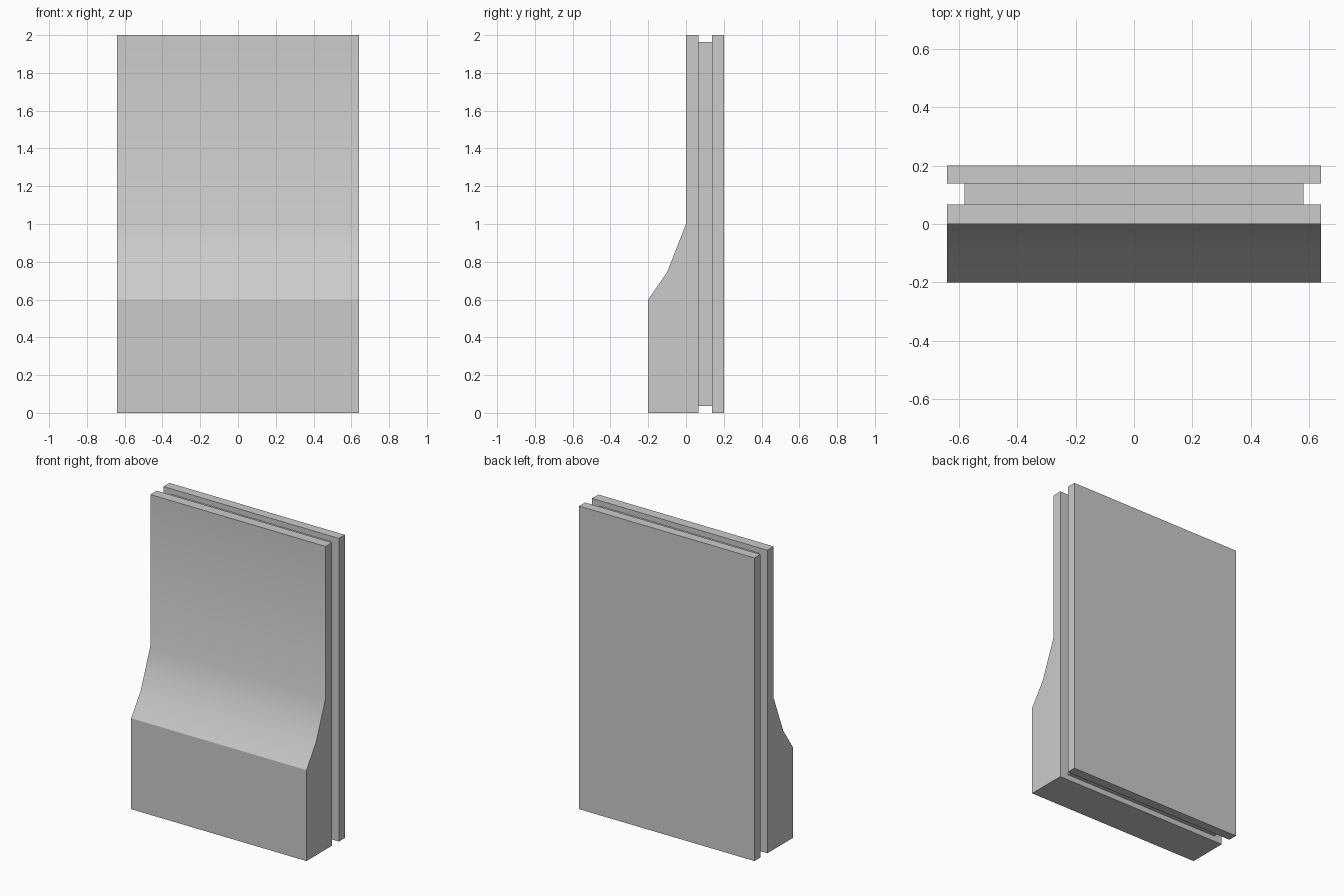
import bpy
import bmesh
import math

if "Cube" in bpy.data.objects:
    bpy.data.objects.remove(bpy.data.objects["Cube"])

HALF_W, HEIGHT = 0.64, 2.0
CORE_W, CORE_INSET = 0.58, 0.036
BACK_Y, GROOVE_BACK, GROOVE_FRONT = 0.2, 0.138, 0.066

bm = bmesh.new()


def ring(y, half_w, inset):
    """Rectangular loop of the wall at depth y."""
    return [bm.verts.new((x, y, z)) for x, z in (
        (-half_w, inset), (half_w, inset),
        (half_w, HEIGHT - inset), (-half_w, HEIGHT - inset))]


def bridge(a, b):
    for i in range(len(a)):
        j = (i + 1) % len(a)
        bm.faces.new((a[i], a[j], b[j], b[i]))


# Back plate, recessed core and the rear edge of the front plate
rings = [ring(BACK_Y, HALF_W, 0), ring(GROOVE_BACK, HALF_W, 0),
         ring(GROOVE_BACK, CORE_W, CORE_INSET),
         ring(GROOVE_FRONT, CORE_W, CORE_INSET),
         ring(GROOVE_FRONT, HALF_W, 0)]
bm.faces.new(rings[0])
for a, b in zip(rings, rings[1:]):
    bridge(a, b)

# Front plate with its thick sloping foot
profile = [(-0.2, 0), (-0.2, 0.6), (-0.1, 0.745), (0, 1.0), (0, HEIGHT)]
bl, br, tr, tl = rings[-1]
left = [bl] + [bm.verts.new((-HALF_W, y, z)) for y, z in profile] + [tl]
right = [br] + [bm.verts.new((HALF_W, y, z)) for y, z in profile] + [tr]
bm.faces.new(left)
bm.faces.new(right)
for i in range(len(left) - 1):
    bm.faces.new((left[i], right[i], right[i + 1], left[i + 1]))

bmesh.ops.recalc_face_normals(bm, faces=bm.faces)
mesh = bpy.data.meshes.new("wall_panel")
bm.to_mesh(mesh)
bm.free()
panel = bpy.data.objects.new("wall_panel", mesh)
bpy.context.collection.objects.link(panel)

# Smooth the slope, keep the ledge and all corners crisp
bpy.context.view_layer.objects.active = panel
panel.select_set(True)
bpy.ops.object.shade_smooth_by_angle(angle=math.radians(30))
